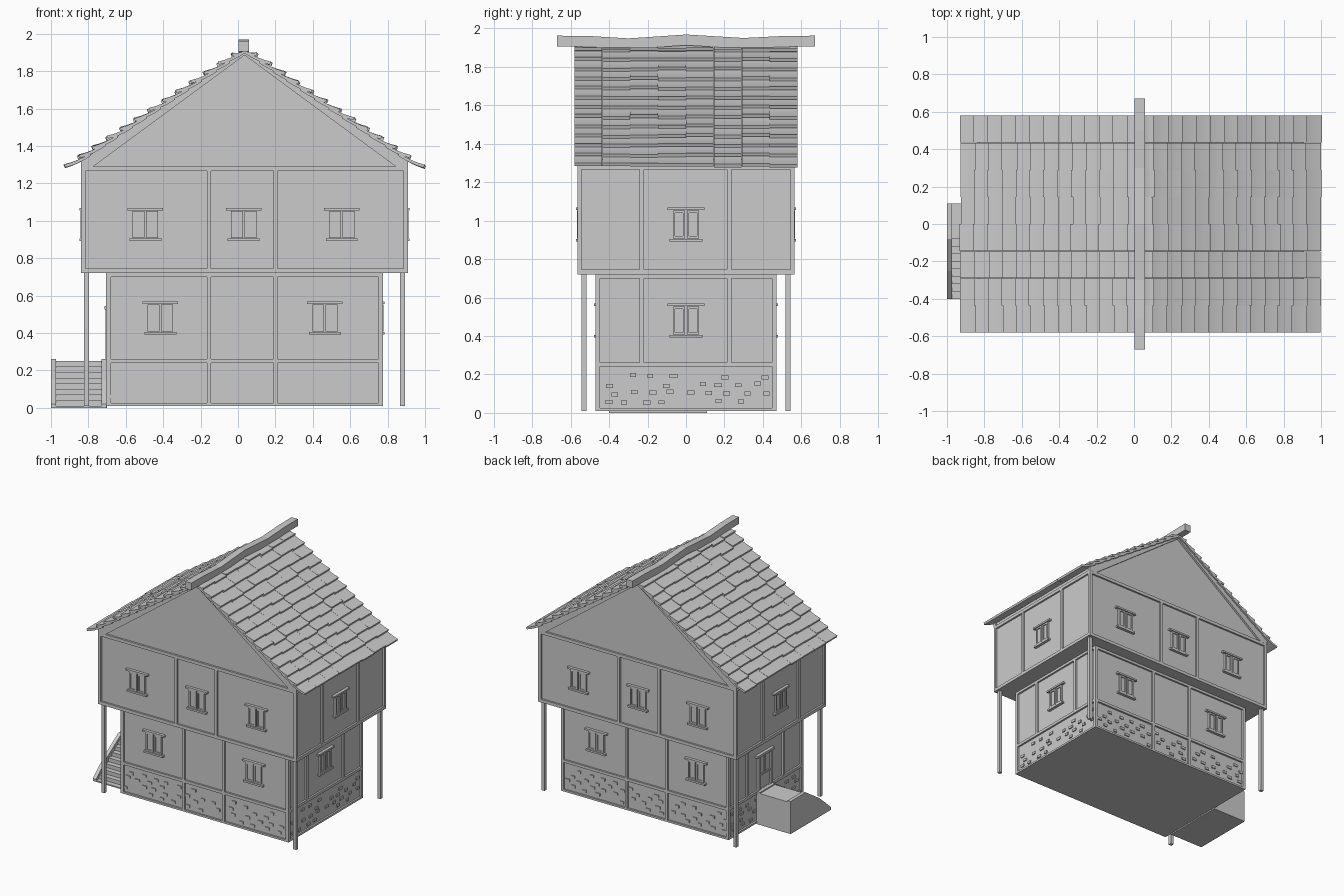
import bpy, bmesh, random
from mathutils import Vector

random.seed(4)
cube = bpy.data.objects.get("Cube")
if cube:
    bpy.data.objects.remove(cube)

GREY = (0.6, 0.6, 0.6, 1)
mat = bpy.data.materials.new("plain_grey")
mat.use_nodes = True
mat.diffuse_color = GREY
mat.node_tree.nodes["Principled BSDF"].inputs["Base Color"].default_value = GREY

CX = 0.035                                   # middle of the house
LOWER = dict(x=0.74, y=0.47)                 # half sizes of the storeys
UPPER = dict(x=0.875, y=0.565)
SINK = 0.014                                 # panels sit behind the beams


def finish(name, bm, smooth=False):
    bmesh.ops.recalc_face_normals(bm, faces=bm.faces)
    mesh = bpy.data.meshes.new(name)
    bm.to_mesh(mesh)
    bm.free()
    ob = bpy.data.objects.new(name, mesh)
    bpy.context.collection.objects.link(ob)
    mesh.materials.append(mat)
    if smooth:
        bpy.ops.object.select_all(action='DESELECT')
        ob.select_set(True)
        bpy.context.view_layer.objects.active = ob
        bpy.ops.object.shade_smooth_by_angle()


def box(bm, x, y, z):
    vs = bmesh.ops.create_cube(bm, size=1)["verts"]
    for v in vs:
        v.co = Vector([sum(r) / 2 + c * (r[1] - r[0]) for r, c in zip((x, y, z), v.co)])


def prism(bm, loop, axis, lo, hi):
    """Extrude a closed outline along x or y."""
    place = (lambda p, d: (d, p[0], p[1])) if axis == 'x' else (lambda p, d: (p[0], d, p[1]))
    face = bm.faces.new([bm.verts.new(place(p, lo)) for p in loop])
    new = bmesh.ops.extrude_face_region(bm, geom=[face])["geom"]
    shift = Vector(place((0, 0), hi - lo))
    bmesh.ops.translate(bm, vec=shift, verts=[g for g in new if isinstance(g, bmesh.types.BMVert)])


def wall_box(bm, side, storey, a, z, d):
    """Box on a wall: a runs along it, d is the distance out from its face."""
    if side in ("front", "back"):
        s, e = (-1 if side == "front" else 1), storey["y"]
        box(bm, a, sorted(s * (e + k) for k in d), z)
    else:
        s, e = (-1 if side == "left" else 1), storey["x"]
        box(bm, sorted(CX + s * (e + k) for k in d), a, z)


SIDES = ("front", "back", "left", "right")


def wide(side):
    return side in ("front", "back")


# Storeys: solid cores with beams on every face
def build_storey(name, storey, z0, z1, rails):
    core, beams = bmesh.new(), bmesh.new()
    X, Y = storey["x"] - SINK, storey["y"] - SINK
    box(core, (CX - X, CX + X), (-Y, Y), (z0, z1))
    finish(name + "_walls", core)
    for sx in (-1, 1):
        for sy in (-1, 1):
            xs = sorted(CX + sx * (storey["x"] - k) for k in (0, 0.025))
            ys = sorted(sy * (storey["y"] - k) for k in (0, 0.022))
            box(beams, xs, ys, (z0, z1))
    for side in SIDES:
        half = storey["x"] if wide(side) else storey["y"]
        mid = CX if wide(side) else 0
        for z in rails:
            wall_box(beams, side, storey, (mid - half, mid + half), z, (-0.025, 0))
        for c in ((-0.155, 0.2) if wide(side) else (-0.23, 0.225)):
            low = z0 if wide(side) or z0 > 0.5 else 0.245
            wall_box(beams, side, storey, (c - 0.011, c + 0.011), (low, z1), (-0.025, 0))
    finish(name + "_beams", beams)


build_storey("lower_storey", LOWER, 0.01, 0.72, [(0.01, 0.025), (0.24, 0.262), (0.7, 0.72)])
build_storey("upper_storey", UPPER, 0.72, 1.285, [(0.72, 0.745), (1.265, 1.29)])

# Corner posts carrying the overhang
bm = bmesh.new()
for x in (-0.81, 0.88):
    for y in (-0.53, 0.53):
        box(bm, (x - 0.013, x + 0.013), (y - 0.013, y + 0.013), (0.01, 0.73))
finish("corner_posts", bm)

# Stones scattered over the base panels
bm = bmesh.new()
for side in SIDES:
    spans = [(-0.69, -0.17), (-0.14, 0.185), (0.215, 0.75)] if wide(side) else [(-0.44, 0.44)]
    for lo, hi in spans:
        cols = round((hi - lo) / 0.1)
        for i in range(cols):
            for row in range(4):
                if random.random() < 0.2:
                    continue
                a = lo + (hi - lo) * (i + 0.5 + (0.2 if row % 2 else -0.2)) / cols + random.uniform(-0.015, 0.015)
                z = 0.06 + row * 0.043 + random.uniform(-0.008, 0.008)
                w = random.uniform(0.015, 0.02)
                wall_box(bm, side, LOWER, (a - w, a + w), (z - 0.01, z + 0.01), (-0.02, -0.006))
finish("base_stones", bm)


# Windows: two framed casements, a lintel and a sill
def window(bm, side, storey, a, z):
    for s in (-1, 1):
        c = a + s * 0.036
        wall_box(bm, side, storey, (c - 0.03, c + 0.03), (z - 0.07, z + 0.07), (-0.02, -0.006))
        for e in (-1, 1):
            wall_box(bm, side, storey, (c + e * 0.026 - 0.006, c + e * 0.026 + 0.006),
                     (z - 0.073, z + 0.073), (-0.02, 0.002))
            wall_box(bm, side, storey, (c - 0.03, c + 0.03),
                     (z + e * 0.067 - 0.006, z + e * 0.067 + 0.006), (-0.02, 0.002))
    for e, w in ((1, 0.095), (-1, 0.085)):
        zc = z + e * 0.082
        wall_box(bm, side, storey, (a - w, a + w), (zc - 0.007, zc + 0.007), (-0.02, 0.008))


bm = bmesh.new()
for side in ("front", "back"):
    for x in (-0.495, 0.03, 0.555):
        window(bm, side, UPPER, x, 0.98)
    for x in (-0.415, 0.465):
        window(bm, side, LOWER, x, 0.48)
for side in ("left", "right"):
    window(bm, side, UPPER, 0, 0.98)
window(bm, "right", LOWER, 0, 0.48)
finish("windows", bm)

# Door above the landing
bm = bmesh.new()
wall_box(bm, "left", LOWER, (-0.06, 0.08), (0.262, 0.52), (-0.02, -0.008))
for a in (-0.065, 0.085):
    wall_box(bm, "left", LOWER, (a - 0.009, a + 0.009), (0.262, 0.53), (-0.02, 0.004))
wall_box(bm, "left", LOWER, (-0.095, 0.115), (0.525, 0.543), (-0.02, 0.01))
wall_box(bm, "left", LOWER, (-0.06, 0.08), (0.37, 0.382), (-0.02, 0))
wall_box(bm, "left", LOWER, (0.004, 0.016), (0.37, 0.525), (-0.02, 0))
finish("door", bm)

# Side stairs: landing, steps and two cheek walls
bm = bmesh.new()
box(bm, (-0.98, -0.7), (-0.08, 0.11), (0, 0.25))
STEPS = 8
for i in range(STEPS):
    y = -0.08 - 0.04 * i
    box(bm, (-0.975, -0.725), (y - 0.04, y), (0, 0.25 - 0.03 * (i + 1)))
for x in (-1.0, -0.73):
    prism(bm, [(0.11, 0), (0.11, 0.26), (-0.08, 0.26), (-0.25, 0.15), (-0.4, 0.02), (-0.4, 0)],
          'x', x, x + 0.028)
finish("side_stairs", bm)

# Gable block under the roof
PEAK, PITCH = 1.895, 0.667
bm = bmesh.new()
eave = PEAK - PITCH * 0.865
prism(bm, [(CX - 0.865, 1.28), (CX + 0.865, 1.28), (CX + 0.865, eave), (CX, PEAK), (CX - 0.865, eave)],
      'y', -0.55, 0.55)
finish("gable", bm)

# Sloping rake beams on both gables
bm = bmesh.new()
for s in (-1, 1):
    for y in (-0.566, 0.544):
        prism(bm, [(CX, 1.915), (CX + s * 0.875, eave), (CX + s * 0.875, 1.285),
                   (CX + s * 0.815, 1.285), (CX, 1.885)], 'y', y, y + 0.022)
finish("rake_beams", bm)

# Roof tiles: overlapping upswept plates in staggered columns
ROWS, COLS, LENGTH, WIDTH = 13, 8, 0.135, 0.145
bm = bmesh.new()
for s in (-1, 1):
    for row in range(ROWS):
        for col in range(COLS):
            end = 0.062 + 0.0745 * row + random.uniform(-0.004, 0.004) + (0.005 if col % 2 else 0)
            start = max(end - LENGTH, 0)
            lift = random.uniform(0.024, 0.031)
            under, over = [], []
            for i in range(5):
                t = i / 4
                u = start + (end - start) * t
                z = PEAK - PITCH * u + lift * t * t
                under.append((CX + s * u, z))
                over.append((CX + s * (u + 0.006 * t), z + 0.016))
            y = -0.58 + col * WIDTH
            prism(bm, under + over[::-1], 'y', y, y + WIDTH - 0.001)
finish("roof_tiles", bm, smooth=True)

# Gently wavy ridge beam
bm = bmesh.new()
top = [(-0.67, 1.962), (-0.5, 1.96), (-0.3, 1.948), (0, 1.968), (0.3, 1.95), (0.5, 1.96), (0.67, 1.962)]
prism(bm, top + [(y, z - 0.056) for y, z in reversed(top)], 'x', 0.003, 0.058)
finish("ridge_beam", bm)
